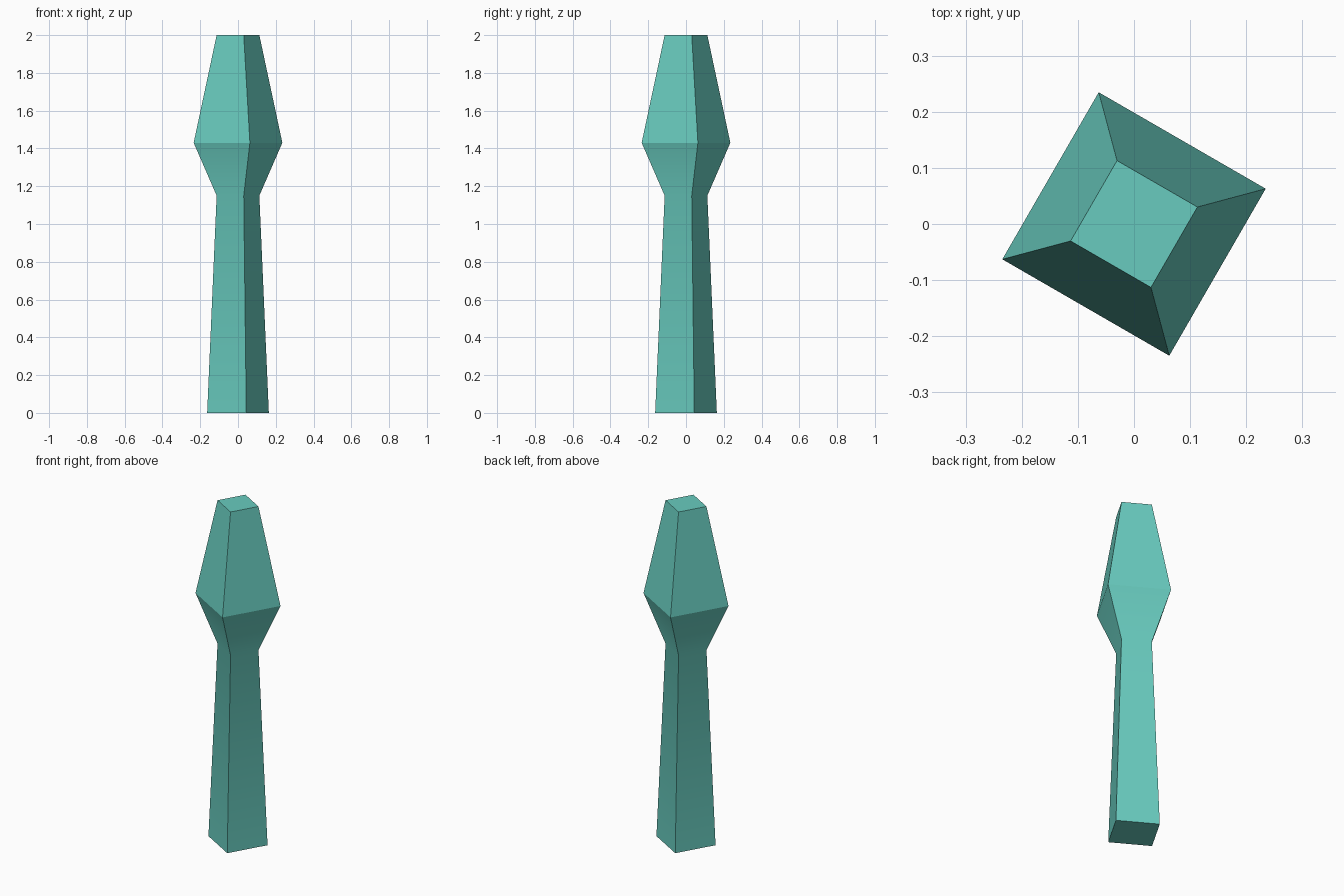
import bpy, bmesh
from math import cos, sin, radians

cube = bpy.data.objects.get("Cube")
if cube:
    bpy.data.objects.remove(cube, do_unlink=True)

# Teal material
teal = bpy.data.materials.new("teal")
teal.use_nodes = True
colour = (0.14, 0.60, 0.52, 1)
teal.diffuse_color = colour
teal.node_tree.nodes["Principled BSDF"].inputs["Base Color"].default_value = colour

# Square column profile: (corner radius, height) for foot, neck, bulge, top
profile = [(0.169, 0), (0.117, 1.15), (0.243, 1.43), (0.117, 2)]
SIDES, TURN = 4, 15

bm = bmesh.new()
rings = []
for radius, height in profile:
    angles = [radians(TURN + 360 * i / SIDES) for i in range(SIDES)]
    rings.append([bm.verts.new((radius * cos(a), radius * sin(a), height)) for a in angles])

# Side walls between neighbouring rings
for low, high in zip(rings, rings[1:]):
    for i in range(SIDES):
        j = (i + 1) % SIDES
        bm.faces.new((low[i], low[j], high[j], high[i]))

# End caps
bm.faces.new(rings[0][::-1])
bm.faces.new(rings[-1])

mesh = bpy.data.meshes.new("pillar")
bm.to_mesh(mesh)
bm.free()
mesh.materials.append(teal)
pillar = bpy.data.objects.new("pillar", mesh)
bpy.context.collection.objects.link(pillar)

# Soft bend at the neck, crisp corners elsewhere
bpy.ops.object.select_all(action="DESELECT")
pillar.select_set(True)
bpy.context.view_layer.objects.active = pillar
bpy.ops.object.shade_smooth_by_angle(angle=radians(24))
